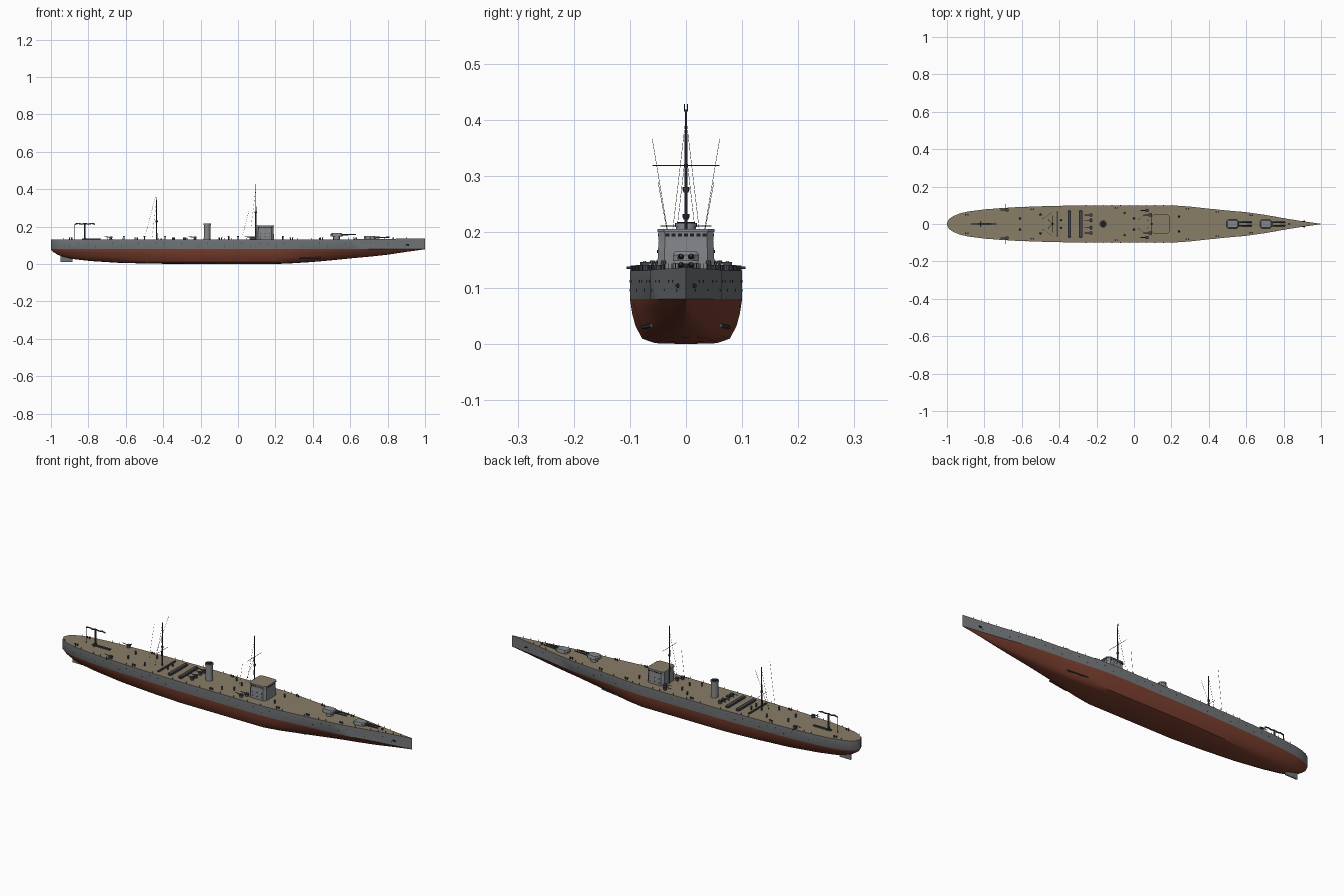
import bpy, bmesh, math
from mathutils import Vector

if "Cube" in bpy.data.objects:
    bpy.data.objects.remove(bpy.data.objects["Cube"])


def mat(name, c):
    m = bpy.data.materials.new(name)
    m.diffuse_color = (*c, 1)
    m.use_nodes = True
    m.node_tree.nodes["Principled BSDF"].inputs["Base Color"].default_value = m.diffuse_color
    return m


GREY = mat("hull grey", (0.17, 0.18, 0.19))
RED = mat("underwater red", (0.20, 0.050, 0.028))
DECK = mat("deck tan", (0.25, 0.205, 0.135))
LIGHT = mat("superstructure grey", (0.23, 0.24, 0.255))
DARK = mat("dark fittings", (0.055, 0.06, 0.075))
BLACK = mat("glass black", (0.012, 0.012, 0.015))


def finish(name, bm, mats, smooth=True):
    bmesh.ops.recalc_face_normals(bm, faces=bm.faces)
    me = bpy.data.meshes.new(name)
    bm.to_mesh(me)
    bm.free()
    ob = bpy.data.objects.new(name, me)
    bpy.context.collection.objects.link(ob)
    for m in mats:
        me.materials.append(m)
    if smooth:
        bpy.ops.object.select_all(action='DESELECT')
        bpy.context.view_layer.objects.active = ob
        ob.select_set(True)
        bpy.ops.object.shade_smooth_by_angle(angle=math.radians(35))
    return ob


def prism(bm, pts, levels):
    """Loft an outline through (z, scale) levels about its centre."""
    cx = sum(p[0] for p in pts) / len(pts)
    cy = sum(p[1] for p in pts) / len(pts)
    rings = [[bm.verts.new((cx + (x - cx) * s, cy + (y - cy) * s, z)) for x, y in pts] for z, s in levels]
    n = len(pts)
    for a, b in zip(rings, rings[1:]):
        for i in range(n):
            bm.faces.new((a[i], a[(i + 1) % n], b[(i + 1) % n], b[i]))
    bm.faces.new(rings[0][::-1])
    return bm.faces.new(rings[-1])


def chamfered(x0, x1, hy, c, y=0):
    return [(x0 + c, y - hy), (x1 - c, y - hy), (x1, y - hy + c), (x1, y + hy - c),
            (x1 - c, y + hy), (x0 + c, y + hy), (x0, y + hy - c), (x0, y - hy + c)]


def circle(x, y, r, n=12):
    return [(x + r * math.cos(2 * math.pi * i / n), y + r * math.sin(2 * math.pi * i / n)) for i in range(n)]


def box(bm, x, y, z, sx, sy, sz):
    pts = [(x - sx / 2, y - sy / 2), (x + sx / 2, y - sy / 2), (x + sx / 2, y + sy / 2), (x - sx / 2, y + sy / 2)]
    prism(bm, pts, [(z, 1), (z + sz, 1)])


def rod(bm, a, b, r, r2=None, n=8):
    a, b = Vector(a), Vector(b)
    d = b - a
    m = d.to_track_quat('Z', 'Y').to_matrix().to_4x4()
    m.translation = (a + b) / 2
    bmesh.ops.create_cone(bm, cap_ends=True, segments=n, radius1=r, radius2=r if r2 is None else r2,
                          depth=d.length, matrix=m)


# Hull stations: x, deck half width, keel height, V-shape amount
ST = [(-1, .004, .078, .5), (-.99, .026, .066, .5), (-.965, .043, .050, .5), (-.93, .057, .038, .5),
      (-.885, .067, .027, .45), (-.79, .079, .016, .4), (-.63, .090, .006, .25), (-.45, .096, .002, .1),
      (-.28, .1, 0, 0), (.2, .1, 0, 0), (.29, .094, .004, .1), (.4, .082, .011, .3), (.5, .072, .020, .45),
      (.6, .063, .030, .6), (.7, .049, .039, .7), (.8, .031, .050, .8), (.9, .015, .065, .9), (1, .001, .079, 1)]
SEC = [(0, 0), (.55, .02), (.78, .12), (.9, .4), (.96, .68), (1, 1)]
WL = .08


def deck_z(x):
    return .131 + .006 * max(0, (x - .5) / .5)


def half_width(x):
    for a, b in zip(ST, ST[1:]):
        if a[0] <= x <= b[0]:
            return a[1] + (b[1] - a[1]) * (x - a[0]) / (b[0] - a[0])
    return 0


bm = bmesh.new()
rows = []
for x, w, k, v in ST:
    half = [(w * (f * (1 - v) + g ** .8 * v), k + (WL - k) * g) for f, g in SEC]
    half.append((w, deck_z(x)))
    ring = [(-y, z) for y, z in half[::-1]] + half[1:]
    rows.append([bm.verts.new((x, y, z)) for y, z in ring])
for a, b in zip(rows, rows[1:]):
    n = len(a)
    for i in range(n - 1):
        f = bm.faces.new((a[i], a[i + 1], b[i + 1], b[i]))
        f.material_index = 0 if i in (0, n - 2) else 1
    bm.faces.new((a[0], b[0], b[-1], a[-1])).material_index = 2
bm.faces.new(rows[0])
bm.faces.new(rows[-1])
finish("hull", bm, [GREY, RED, DECK])

# Rudder and forward bilge fins
bm = bmesh.new()
box(bm, -.917, 0, .012, .066, .006, .04)
finish("rudder", bm, [GREY], False)
bm = bmesh.new()
for s in (-1, 1):
    rod(bm, (.33, s * .076, .03), (.44, s * .062, .033), .004, n=6)
finish("bilge_fins", bm, [DARK])

# Portholes and anchors along the sides
bm = bmesh.new()
for s in (-1, 1):
    for i in range(40):
        x = -.9 + i * .046
        w = half_width(x)
        z = .112 if i % 3 else .096
        rod(bm, (x, s * (w - .003), z), (x, s * (w + .0006), z), .002, n=8)
    rod(bm, (.9, s * .013, .104), (.915, s * .015, .104), .004, n=6)
finish("portholes", bm, [BLACK], False)

# Bridge with overhanging tan roof and window band
bm = bmesh.new()
prism(bm, chamfered(.095, .192, .051, .012), [(.13, 1), (.165, .98), (.185, .95)])
prism(bm, chamfered(.097, .19, .049, .012), [(.185, 1), (.2, 1)])
f = prism(bm, chamfered(.094, .193, .051, .012), [(.2, 1), (.205, 1)])
f.material_index = 1
finish("bridge", bm, [LIGHT, DECK], False)
bm = bmesh.new()
for i in range(7):
    y = -.033 + i * .011
    box(bm, .19, y, .192, .002, .007, .005)
for s in (-1, 1):
    for i in range(6):
        box(bm, .113 + i * .012, s * .049, .192, .007, .002, .005)
    for z in (.145, .165):
        for x in (.12, .145, .17):
            rod(bm, (x, s * .045, z), (x, s * .0515, z), .0025)
finish("bridge_windows", bm, [BLACK], False)

# Funnel with cap band and dark opening
bm = bmesh.new()
prism(bm, circle(-.165, 0, .018, 16), [(.13, 1.05), (.14, 1), (.209, 1), (.209, 1.1), (.216, 1.1)])
finish("funnel", bm, [LIGHT])
bm = bmesh.new()
prism(bm, circle(-.165, 0, .016, 16), [(.214, 1), (.2175, 1)])
finish("funnel_opening", bm, [BLACK])


# Twin-gun turrets
def turret(name, x, z, base):
    b = bmesh.new()
    prism(b, circle(x, 0, .018, 16), [(.13, 1), (z, 1)])
    prism(b, chamfered(x - .032, x + .032, .023, .009), [(z, 1), (z + .011, 1), (z + base, .85)])
    finish(name, b, [LIGHT])
    b = bmesh.new()
    for s in (-1, 1):
        rod(b, (x + .025, s * .009, z + .008), (x + .055, s * .009, z + .009), .0055, .004)
        rod(b, (x + .05, s * .009, z + .009), (x + .105, s * .009, z + .010), .0035, .003)
        box(b, x + .0315, s * .009, z + .003, .002, .01, .008)
    finish(name + "_guns", b, [DARK])


turret("aft_turret", .527, .148, .017)
turret("forward_turret", .705, .133, .016)

# Masts, yards, lookout tops
bm = bmesh.new()
for x, top in ((.095, .418), (-.435, .355)):
    rod(bm, (x, 0, .13), (x, 0, top), .0035, .002)
rod(bm, (.095, -.06, .318), (.095, .06, .318), .0009, n=6)
rod(bm, (-.435, -.045, .21), (-.435, .045, .21), .0009, n=6)
prism(bm, circle(.095, 0, .006, 8), [(.27, .7), (.274, 1), (.28, 1)])
prism(bm, circle(-.435, 0, .006, 8), [(.222, .7), (.226, 1), (.232, 1)])
for s in (-1, 1):
    rod(bm, (.095, 0, .412), (.095, s * .003, .417), .001, n=6)
    rod(bm, (.095, s * .003, .417), (.095, s * .003, .428), .001, n=6)
finish("masts", bm, [DARK])
bm = bmesh.new()
for s in (-1, 1):
    rod(bm, (-.44, s * .06, .365), (-.495, s * .025, .155), .0005, n=4)
    rod(bm, (.06, s * .05, .29), (.025, s * .025, .155), .0005, n=4)
    rod(bm, (.095, 0, .405), (.07, s * .024, .2), .0005, n=4)
    rod(bm, (-.435, 0, .345), (-.46, s * .024, .135), .0005, n=4)
finish("rigging", bm, [DARK], False)

# Stern gantry
bm = bmesh.new()
rod(bm, (-.82, 0, .13), (-.82, 0, .218), .0045)
rod(bm, (-.872, 0, .13), (-.872, 0, .215), .0015)
for i in range(6):
    x = -.872 + i * .018
    z = .213 + .004 * (i % 2)
    rod(bm, (x, 0, z), (x + .018, 0, .426 + .004 - z), .0035)
for s in (-1, 1):
    rod(bm, (-.82, s * .012, .13), (-.82, 0, .165), .002)
finish("stern_gantry", bm, [DARK])
bm = bmesh.new()
box(bm, -.785, 0, .13, .1, .01, .007)
finish("stern_locker", bm, [DARK], False)

# Transverse deck beams behind the funnel
bm = bmesh.new()
box(bm, -.41, 0, .13, .008, .14, .007)
for x in (-.345, -.285):
    prism(bm, chamfered(x - .009, x + .009, .072, .004), [(.13, 1), (.138, 1), (.141, .96)])
finish("deck_beams", bm, [DARK], False)

# Light guns on pedestals, both sides
bm = bmesh.new()
for s in (-1, 1):
    for x, y in ((.085, .048), (.07, .072), (-.23, .048), (-.23, .02), (-.68, .075)):
        prism(bm, circle(x, s * y, .009, 10), [(.13, 1), (.134, .9), (.141, .5)])
        box(bm, x, s * y, .139, .016, .014, .007)
        rod(bm, (x, s * y, .143), (x - .035, s * y, .146), .0018, n=6)
    rod(bm, (-.685, s * .07, .136), (-.685, s * .106, .136), .002, n=6)
finish("light_guns", bm, [DARK], False)

# Bollards, vents and capstan
bm = bmesh.new()
for s in (-1, 1):
    for x in (-.9, -.55, -.1, .28, .44, .62):
        for d in (0, .012):
            y = s * (half_width(x) - .014)
            prism(bm, circle(x + d, y, .003, 8), [(.13, 1), (.139, 1), (.139, 1.3), (.141, 1.3)])
    for x, y in ((-.5, .05), (-.39, .02), (-.05, .06), (0, .03), (.24, .04), (-.61, .03)):
        prism(bm, circle(x, s * y, .005, 8), [(.13, .7), (.144, .7), (.144, 1.1), (.149, .8)])
prism(bm, circle(.83, 0, .006, 10), [(.132, 1), (.138, .6), (.143, 1)])
finish("deck_fittings", bm, [DARK], False)

# Railing posts along the deck edge
bm = bmesh.new()
for i in range(50):
    x = -.97 + i * .039
    y = half_width(x) - .002
    for s in (-1, 1):
        rod(bm, (x, s * y, deck_z(x) - .001), (x, s * y, deck_z(x) + .009), .0007, n=4)
finish("railing_posts", bm, [DARK], False)
